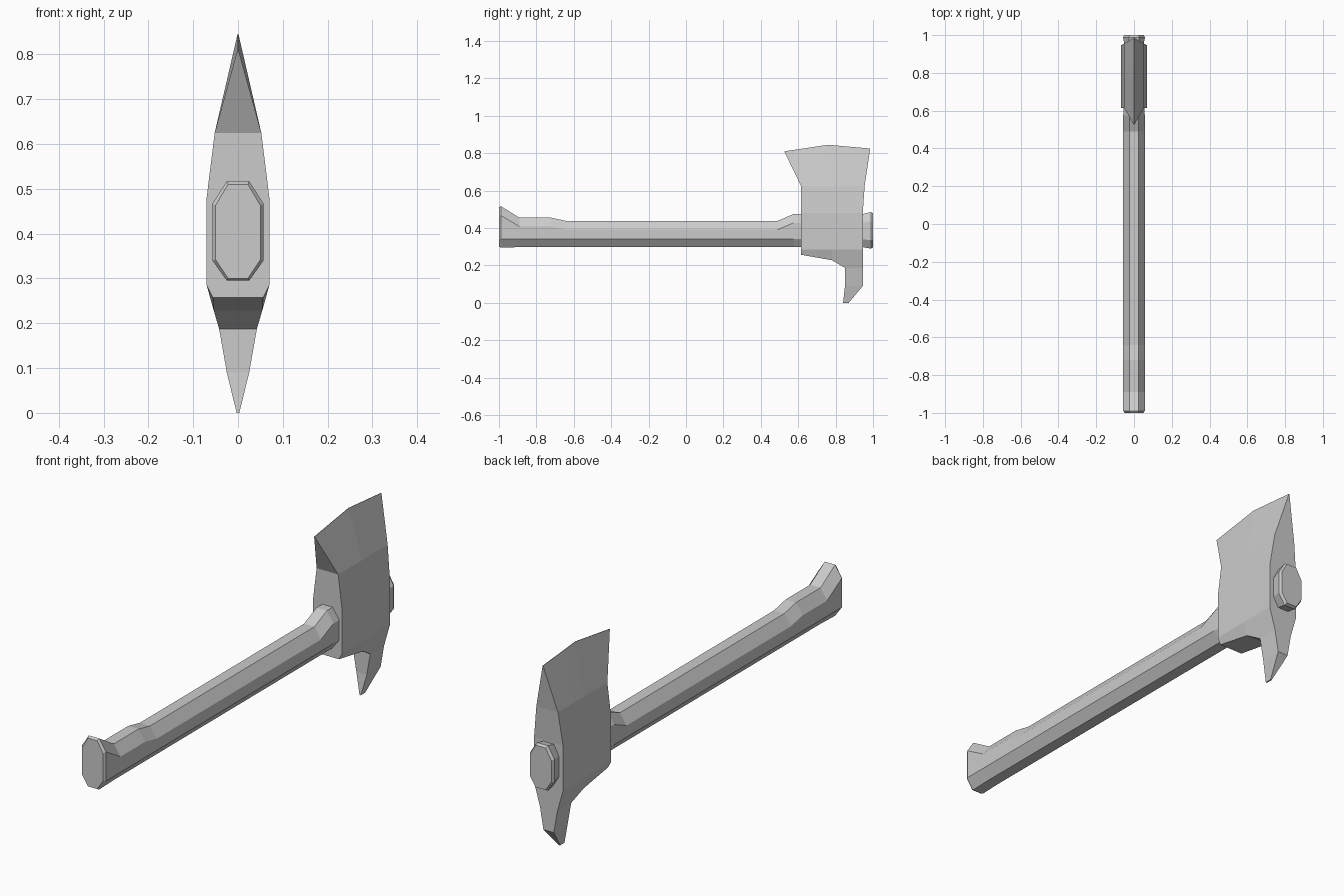
import bpy, bmesh


def finish(name, bm):
    bmesh.ops.recalc_face_normals(bm, faces=bm.faces)
    mesh = bpy.data.meshes.new(name)
    bm.to_mesh(mesh)
    bm.free()
    obj = bpy.data.objects.new(name, mesh)
    bpy.context.collection.objects.link(obj)
    return obj


def octagon_loft(name, stations):
    """Loft octagons: (y, bottom, top, half width, flat half width, low chamfer, high chamfer)."""
    bm = bmesh.new()
    rings = []
    for y, lo, hi, w, f, c1, c2 in stations:
        pts = [(f, lo), (w, lo + c1), (w, hi - c2), (f, hi),
               (-f, hi), (-w, hi - c2), (-w, lo + c1), (-f, lo)]
        rings.append([bm.verts.new((x, y, z)) for x, z in pts])
    for a, b in zip(rings, rings[1:]):
        for i in range(8):
            j = (i + 1) % 8
            bm.faces.new((a[i], a[j], b[j], b[i]))
    bm.faces.new(rings[0])
    bm.faces.new(rings[-1])
    return finish(name, bm)


# Handle with raised grip end, shoulder at the head and flared tip
octagon_loft("handle", [
    (-1.0, 0.300, 0.510, 0.050, 0.022, 0.042, 0.047),
    (-0.99, 0.295, 0.517, 0.057, 0.025, 0.045, 0.050),
    (-0.89, 0.298, 0.455, 0.057, 0.025, 0.042, 0.047),
    (-0.72, 0.298, 0.455, 0.057, 0.025, 0.042, 0.047),
    (-0.64, 0.298, 0.438, 0.057, 0.025, 0.042, 0.047),
    (0.49, 0.298, 0.438, 0.057, 0.025, 0.042, 0.047),
    (0.575, 0.298, 0.475, 0.057, 0.025, 0.042, 0.047),
    (0.945, 0.298, 0.475, 0.050, 0.025, 0.042, 0.047),
    (0.988, 0.290, 0.485, 0.058, 0.027, 0.045, 0.050),
    (1.0, 0.296, 0.479, 0.052, 0.024, 0.043, 0.048),
])

# Axe head side grid: rows from the cutting edge down, points are (y, z, half width)
rows = [
    [(0.525, 0.81, 0.001), (0.76, 0.845, 0.001), (0.85, 0.837, 0.001), (0.985, 0.825, 0.001)],
    [(y, 0.625, 0.052) for y in (0.615, 0.78, 0.85, 0.955)],
    [(y, 0.48, 0.07) for y in (0.615, 0.78, 0.85, 0.945)],
    [(y, 0.285, 0.07) for y in (0.615, 0.78, 0.85, 0.945)],
    [(0.615, 0.257, 0.056), (0.78, 0.228, 0.054), (0.85, 0.187, 0.042), (0.945, 0.187, 0.042)],
    # rear spike
    [(0.85, 0.09, 0.025), (0.945, 0.09, 0.025)],
    [(0.84, 0.0, 0.003), (0.87, 0.0, 0.003)],
]
bm = bmesh.new()
pairs = {}
for side in (1, -1):
    grid = [[bm.verts.new((side * w, y, z)) for y, z, w in row] for row in rows]
    pairs[side] = [v for row in grid for v in row]
    for a, b in zip(grid, grid[1:]):
        a = a[-len(b):]
        for i in range(len(b) - 1):
            bm.faces.new((a[i], a[i + 1], b[i + 1], b[i]))

# Close the rim between the two sides
twin = dict(zip(pairs[1], pairs[-1]))
for e in [e for e in bm.edges if e.is_boundary and e.verts[0] in twin]:
    a, b = e.verts
    bm.faces.new((a, b, twin[b], twin[a]))
finish("axe_head", bm)
